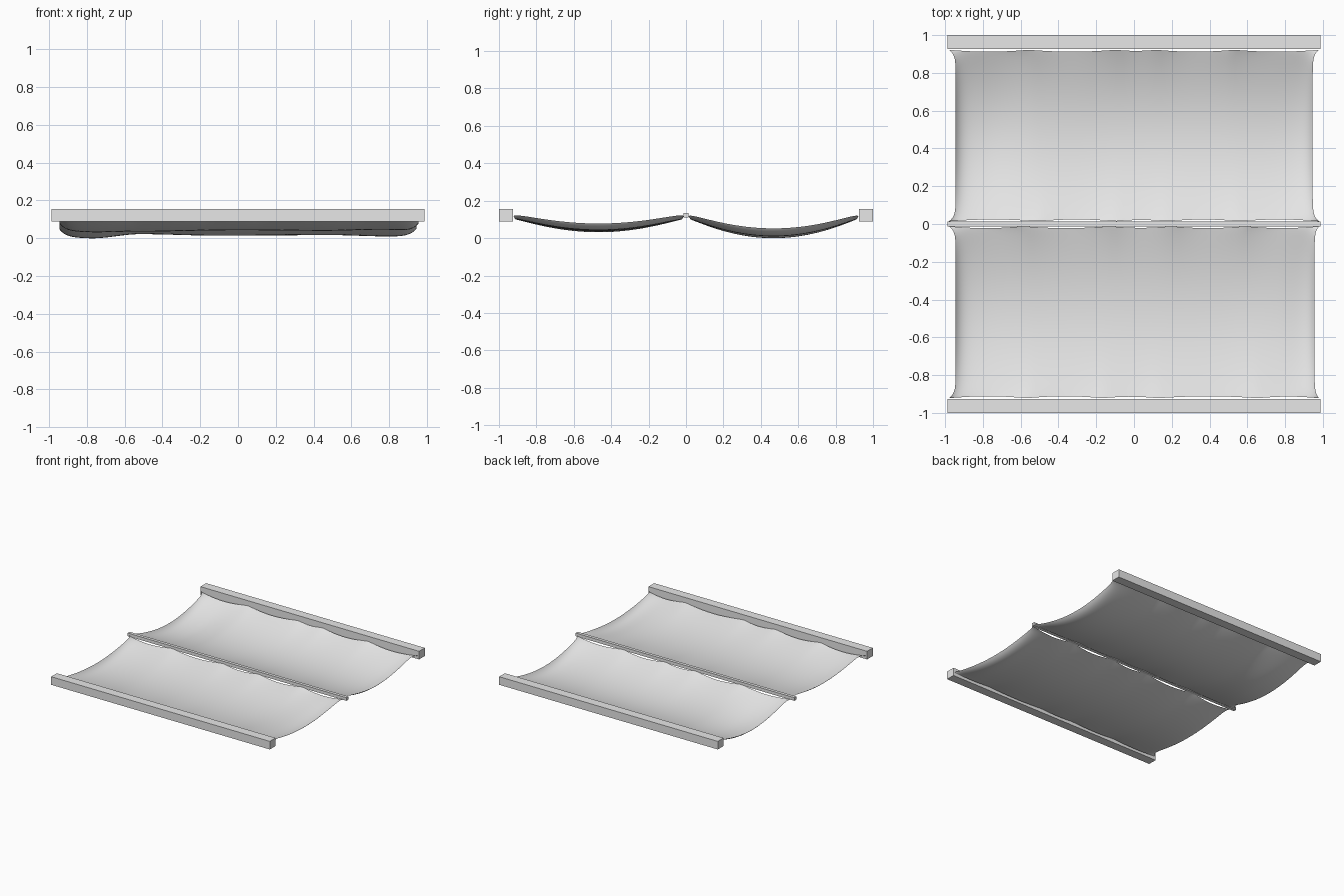
import bpy
import bmesh
import math

if "Cube" in bpy.data.objects:
    bpy.data.objects.remove(bpy.data.objects["Cube"])

grey = bpy.data.materials.new("light_grey")
grey.use_nodes = True
grey.diffuse_color = (0.8, 0.8, 0.8, 1)
grey.node_tree.nodes["Principled BSDF"].inputs["Base Color"].default_value = (0.8, 0.8, 0.8, 1)


def finish(name, bm):
    mesh = bpy.data.meshes.new(name)
    bm.to_mesh(mesh)
    bm.free()
    mesh.materials.append(grey)
    obj = bpy.data.objects.new(name, mesh)
    bpy.context.collection.objects.link(obj)
    return obj


def bar(name, y, z, depth, height):
    bm = bmesh.new()
    bmesh.ops.create_cube(bm, size=1)
    for v in bm.verts:
        v.co = (v.co.x * 1.976, y + v.co.y * depth, z + v.co.z * height)
    return finish(name, bm)


def blend(points, x):
    """Smooth interpolation through (position, value) pairs."""
    for (x0, a), (x1, b) in zip(points, points[1:]):
        if x <= x1:
            f = max(0, (x - x0) / (x1 - x0))
            return a + (b - a) * f * f * (3 - 2 * f)
    return points[-1][1]


def scallop(pins, u):
    """Slack of the hem between two neighbouring pins."""
    for a, b in zip(pins, pins[1:]):
        if a <= u <= b:
            return math.sin(math.pi * (u - a) / (b - a)) * min(1, (b - a) / 0.4)
    return 0


def cloth(name, y0, y1, low, pins0, pins1, half_left, half_right, nx=100, ny=40):
    """Hanging fabric between two bars, with curled sides and slack hems."""
    bm = bmesh.new()
    rows = []
    for j in range(ny + 1):
        t = 0.5 - 0.5 * math.cos(math.pi * j / ny)
        row = []
        for i in range(nx + 1):
            u = math.sin(math.pi / 2 * (2 * i / nx - 1))
            d = min(t, 1 - t) * abs(y1 - y0)
            half = half_left if u > 0 else half_right
            half += (0.98 - half) * math.exp(-d / 0.025)
            belly = 4 * t * (1 - t)
            curl = 0.042 * belly ** 0.5 * math.exp(-(1 - abs(u)) / 0.035)
            slack0 = scallop(pins0, u) * math.exp(-t / 0.12)
            slack1 = scallop(pins1, u) * math.exp(-(1 - t) / 0.12)
            y = y0 + (y1 - y0) * t + 0.010 * (slack0 - slack1)
            z = 0.116 - (0.116 - blend(low, u)) * belly + curl
            z -= 0.016 * (slack0 + slack1)
            row.append(bm.verts.new((u * half, y, z)))
        rows.append(row)
    for a, b in zip(rows, rows[1:]):
        for i in range(nx):
            bm.faces.new((a[i], a[i + 1], b[i + 1], b[i])).smooth = True
    return finish(name, bm)


# End beams and the thin middle rail
for side, y in (("front", -0.963), ("back", 0.963)):
    bar(side + "_beam", y, 0.122, 0.074, 0.066)
bar("middle_rail", 0, 0.122, 0.026, 0.026)

# Two sagging fabric panels
cloth("front_fabric", -0.922, -0.012,
      [(-1, 0.035), (-0.8, 0.032), (-0.55, 0.036), (0, 0.043), (0.5, 0.040), (0.8, 0.046), (1, 0.036)],
      [-1, -0.58, -0.17, 0.13, 0.67, 1], [-1, -0.6, -0.13, 0.2, 0.6, 1], 0.956, 0.944)
cloth("back_fabric", 0.014, 0.922,
      [(-1, 0.004), (-0.82, 0.0), (-0.55, 0.022), (-0.1, 0.014), (0.5, 0.017), (0.9, 0.009), (1, 0.01)],
      [-1, -0.52, -0.1, 0.18, 0.57, 1], [-1, -0.57, -0.1, 0.12, 0.54, 1], 0.946, 0.944)
